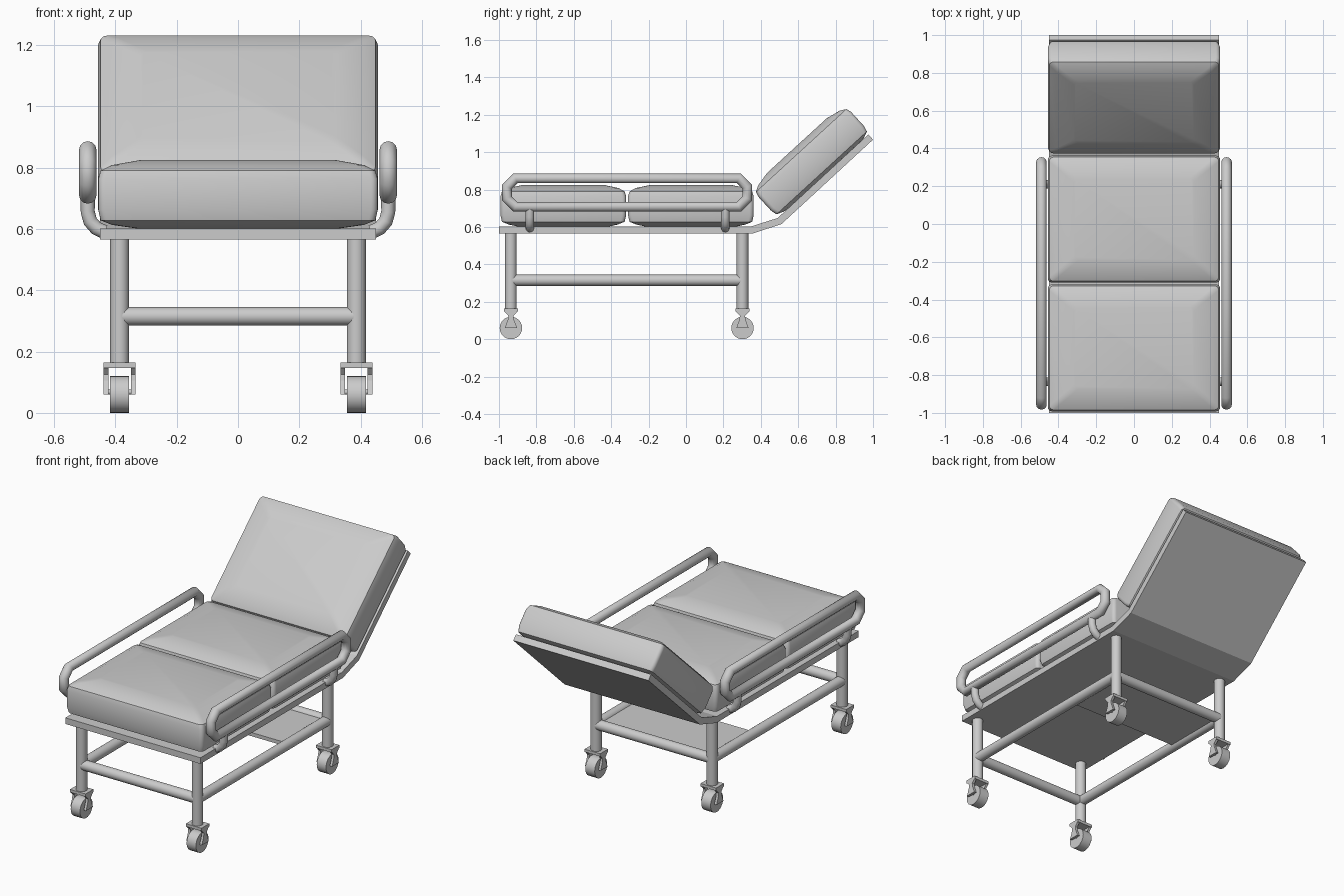
import bpy, bmesh, math
from mathutils import Matrix, Vector

if "Cube" in bpy.data.objects:
    bpy.data.objects.remove(bpy.data.objects["Cube"])


def finish(name, bm, smooth=True):
    bmesh.ops.recalc_face_normals(bm, faces=bm.faces)
    me = bpy.data.meshes.new(name)
    bm.to_mesh(me)
    bm.free()
    ob = bpy.data.objects.new(name, me)
    bpy.context.collection.objects.link(ob)
    if smooth:
        select(ob)
        bpy.ops.object.shade_smooth_by_angle(angle=math.radians(35))
    return ob


def select(ob):
    bpy.ops.object.select_all(action='DESELECT')
    ob.select_set(True)
    bpy.context.view_layer.objects.active = ob


def box(name, lo, hi):
    lo, hi = Vector(lo), Vector(hi)
    bm = bmesh.new()
    bmesh.ops.create_cube(bm, size=1, matrix=Matrix.Translation((lo + hi) / 2) @ Matrix.Diagonal((*(hi - lo), 1)))
    return finish(name, bm, False)


def cylinder(name, a, b, r, sides=24):
    a, b = Vector(a), Vector(b)
    d = b - a
    m = Matrix.Translation((a + b) / 2) @ d.to_track_quat('Z', 'Y').to_matrix().to_4x4()
    bm = bmesh.new()
    bmesh.ops.create_cone(bm, cap_ends=True, segments=sides, radius1=r, radius2=r, depth=d.length, matrix=m)
    return finish(name, bm)


def prism(name, pts, x0, x1):
    # yz profile extruded along x
    bm = bmesh.new()
    f = bm.faces.new([bm.verts.new((x0, y, z)) for y, z in pts])
    ext = bmesh.ops.extrude_face_region(bm, geom=[f])['geom']
    bmesh.ops.translate(bm, vec=(x1 - x0, 0, 0), verts=[v for v in ext if isinstance(v, bmesh.types.BMVert)])
    return finish(name, bm, False)


def tube(name, pts, r, cyclic=False):
    cu = bpy.data.curves.new(name, 'CURVE')
    cu.dimensions = '3D'
    cu.bevel_depth, cu.bevel_resolution, cu.use_fill_caps = r, 4, True
    sp = cu.splines.new('POLY')
    sp.points.add(len(pts) - 1)
    for p, c in zip(sp.points, pts):
        p.co = (*c, 1)
    sp.use_cyclic_u = cyclic
    ob = bpy.data.objects.new(name, cu)
    bpy.context.collection.objects.link(ob)
    select(ob)
    bpy.ops.object.convert(target='MESH')
    bpy.ops.object.shade_smooth_by_angle(angle=math.radians(50))


def cushion(name, loc, tilt=0):
    # stacked rounded rectangles: (z, inset x, inset y)
    rings = [(-.112, .13, .10), (-.1, .045, .045), (-.085, .008, .008), (-.05, 0, 0), (.05, 0, 0),
             (.077, .008, .008), (.095, .045, .04), (.112, .14, .12)]
    hx, hy, r, n = .456, .336, .022, 4
    bm = bmesh.new()
    prev = None
    for z, ix, iy in rings:
        ring = []
        for k, (sx, sy) in enumerate([(1, 1), (-1, 1), (-1, -1), (1, -1)]):
            for i in range(n + 1):
                a = math.pi / 2 * (k + i / n)
                ring.append(bm.verts.new((sx * (hx - ix - r) + r * math.cos(a),
                                          sy * (hy - iy - r) + r * math.sin(a), z)))
        if prev:
            for i in range(len(ring)):
                j = (i + 1) % len(ring)
                bm.faces.new((prev[i], prev[j], ring[j], ring[i]))
        else:
            bm.faces.new(ring[::-1])
        prev = ring
    bm.faces.new(prev)
    bmesh.ops.transform(bm, matrix=Matrix.Translation(loc) @ Matrix.Rotation(tilt, 4, 'X'), verts=bm.verts)
    finish(name, bm)


# bent deck under the cushions
prism("deck", [(-1, .565), (.355, .565), (.51, .615), (1, 1.067), (.975, 1.095),
               (.49, .648), (.345, .602), (-1, .602)], -.45, .45)

# mattress sections
cushion("foot_cushion", (0, -.656, .713))
cushion("seat_cushion", (0, .026, .713))
cushion("back_cushion", (0, .668, .952), math.radians(42.5))

LX, YF, YB, ZB = .386, -.936, .302, .315

# cross bars and lower shelf
for tag, y in (("front", YF), ("back", YB)):
    cylinder(tag + "_cross_bar", (-LX, y, ZB), (LX, y, ZB), .03)
box("lower_shelf", (-LX, -.09, .305), (LX, YB, .327))

for side, s in (("left", -1), ("right", 1)):
    x = s * LX
    cylinder(side + "_side_bar", (x, YF, ZB), (x, YB, ZB), .03)
    for end, y in (("front", YF), ("back", YB)):
        tag = f"{end}_{side}_"
        # leg and caster
        cylinder(tag + "leg", (x, y, .16), (x, y, .57), .031)
        box(tag + "caster_plate", (x - .052, y - .037, .147), (x + .052, y + .037, .164))
        fork = [(-.036, .15), (-.014, .125), (-.016, .105), (-.033, .06),
                (.033, .06), (.016, .105), (.014, .125), (.036, .15)]
        for i, dx in enumerate((-.052, .037)):
            prism(f"{tag}fork_{i}", [(y + a, z) for a, z in fork], x + dx, x + dx + .015)
        cylinder(tag + "wheel", (x - .031, y, .06), (x + .031, y, .06), .06)
        cylinder(tag + "axle", (x - .045, y, .068), (x + .045, y, .068), .008, 12)
    # guard rail loop with cut corners
    rx, y0, y1, z0, z1, c = s * .49, -.957, .328, .708, .86, .045
    tube(side + "_guard_rail", [(rx, y0 + c, z0), (rx, y1 - c, z0), (rx, y1, z0 + c), (rx, y1, z1 - c),
                                (rx, y1 - c, z1), (rx, y0 + c, z1), (rx, y0, z1 - c), (rx, y0, z0 + c)], .028, True)
    # curved rail brackets
    for i, y in enumerate((-.835, .21)):
        tube(f"{side}_rail_bracket_{i}", [(s * .49, y, .71), (s * .49, y, .655), (s * .482, y, .625),
                                          (s * .462, y, .602), (s * .435, y, .59)], .023)
